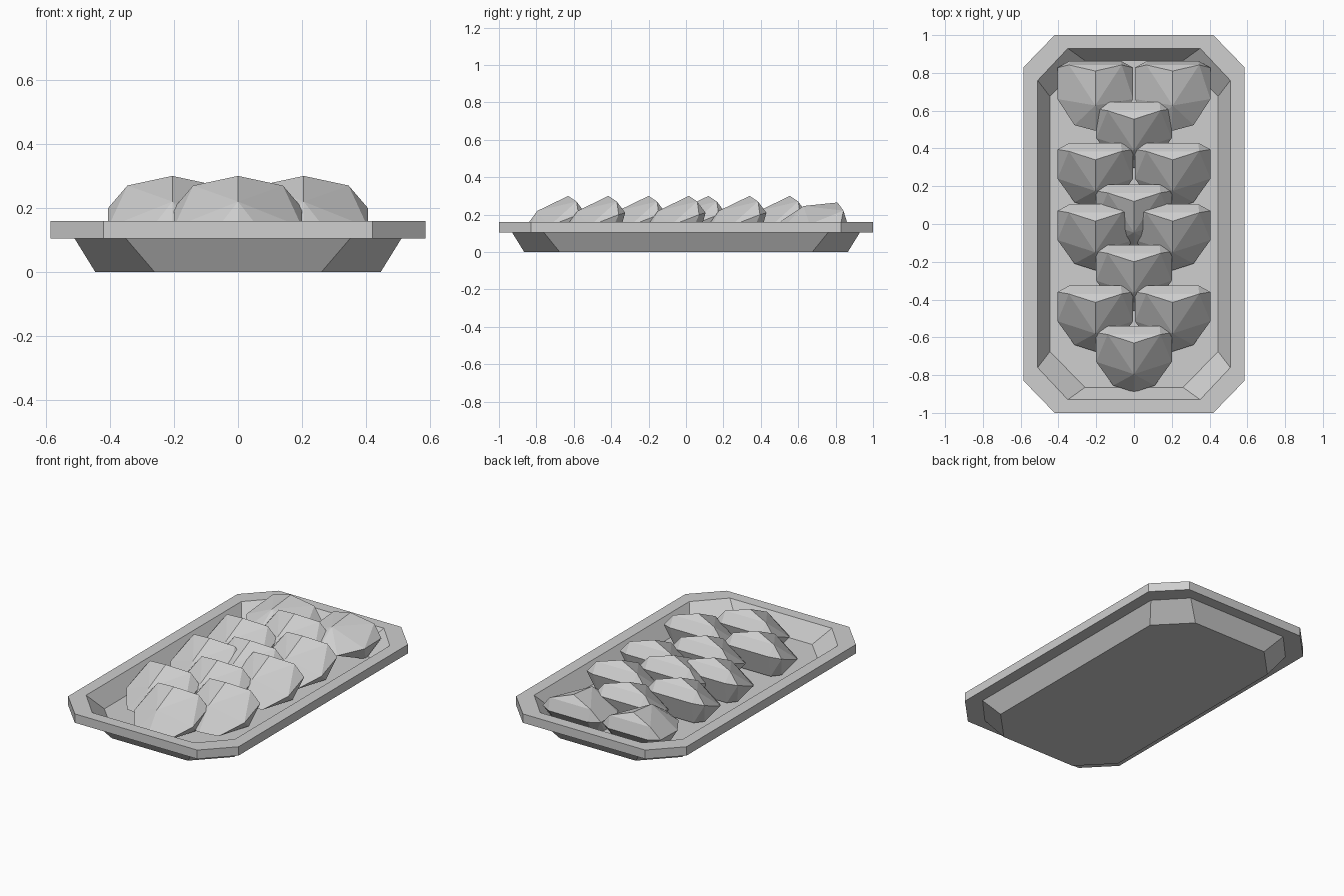
import bpy, bmesh
from math import radians
from mathutils import Matrix, Vector

if "Cube" in bpy.data.objects:
    bpy.data.objects.remove(bpy.data.objects["Cube"])

grey = bpy.data.materials.new("light grey")
grey.use_nodes = True
colour = (0.62, 0.62, 0.62, 1)
grey.diffuse_color = colour
grey.node_tree.nodes["Principled BSDF"].inputs["Base Color"].default_value = colour


def add_object(name, bm):
    bmesh.ops.recalc_face_normals(bm, faces=bm.faces)
    mesh = bpy.data.meshes.new(name)
    bm.to_mesh(mesh)
    bm.free()
    mesh.materials.append(grey)
    obj = bpy.data.objects.new(name, mesh)
    bpy.context.collection.objects.link(obj)
    return obj


def octagon(bm, x, y, cut_x, cut_y, z):
    """Ring of a rectangle with cut corners."""
    a, b = x - cut_x, y - cut_y
    ring = [(x, -b), (x, b), (a, y), (-a, y), (-x, b), (-x, -b), (-a, -y), (a, -y)]
    return [bm.verts.new((px, py, z)) for px, py in ring]


# Tray: rings from the underside, round the rim, down to the inner floor
bm = bmesh.new()
base = (0.445, 0.865, 0.185, 0.19)
mouth = (0.51, 0.93, 0.16, 0.17)
rim = (0.585, 1.0, 0.165, 0.17)
rings = [octagon(bm, *shape, z) for shape, z in
         [(base, 0), (mouth, 0.105), (rim, 0.105), (rim, 0.16), (mouth, 0.16), (base, 0.06)]]
for low, high in zip(rings, rings[1:]):
    for i in range(8):
        j = (i + 1) % 8
        bm.faces.new((low[i], low[j], high[j], high[i]))
bm.faces.new(rings[0])
bm.faces.new(rings[-1])
add_object("tray", bm)

# Faceted piece: half of its corners, measured from the peak, mirrored in x
corners = [(0, 0, 0), (0.14, 0.045, -0.03), (0.135, 0.09, -0.09), (0.2, 0.055, -0.1),
           (0.2, -0.1, -0.16), (0, -0.165, -0.08), (0, -0.26, -0.21),
           (0.11, -0.225, -0.22), (0.12, 0.05, -0.23), (0.16, 0, -0.23)]


def add_piece(name, x, y, z=0.3, tilt=0):
    bm = bmesh.new()
    for px, py, pz in corners:
        for side in ((1, -1) if px else (1,)):
            bm.verts.new((side * px, py, pz))
    bmesh.ops.convex_hull(bm, input=bm.verts)
    loose = [v for v in bm.verts if not v.link_faces]
    bmesh.ops.delete(bm, geom=loose, context='VERTS')
    bmesh.ops.dissolve_limit(bm, angle_limit=radians(1), verts=bm.verts, edges=bm.edges)
    place = Matrix.Translation(Vector((x, y, z))) @ Matrix.Rotation(radians(tilt), 4, 'X')
    bmesh.ops.transform(bm, matrix=place, verts=bm.verts)
    add_object(name, bm)


# Middle row
for i, y in enumerate((-0.63, -0.2, 0.12, 0.555)):
    add_piece(f"middle_piece_{i + 1}", 0, y)

# Side rows, with the rear pair lying flatter
for side, word in ((1, "left"), (-1, "right")):
    for i, y in enumerate((-0.415, 0.015, 0.34)):
        add_piece(f"{word}_piece_{i + 1}", side * 0.205, y)
    add_piece(f"{word}_rear_piece", side * 0.205, 0.81, 0.265, -20)
